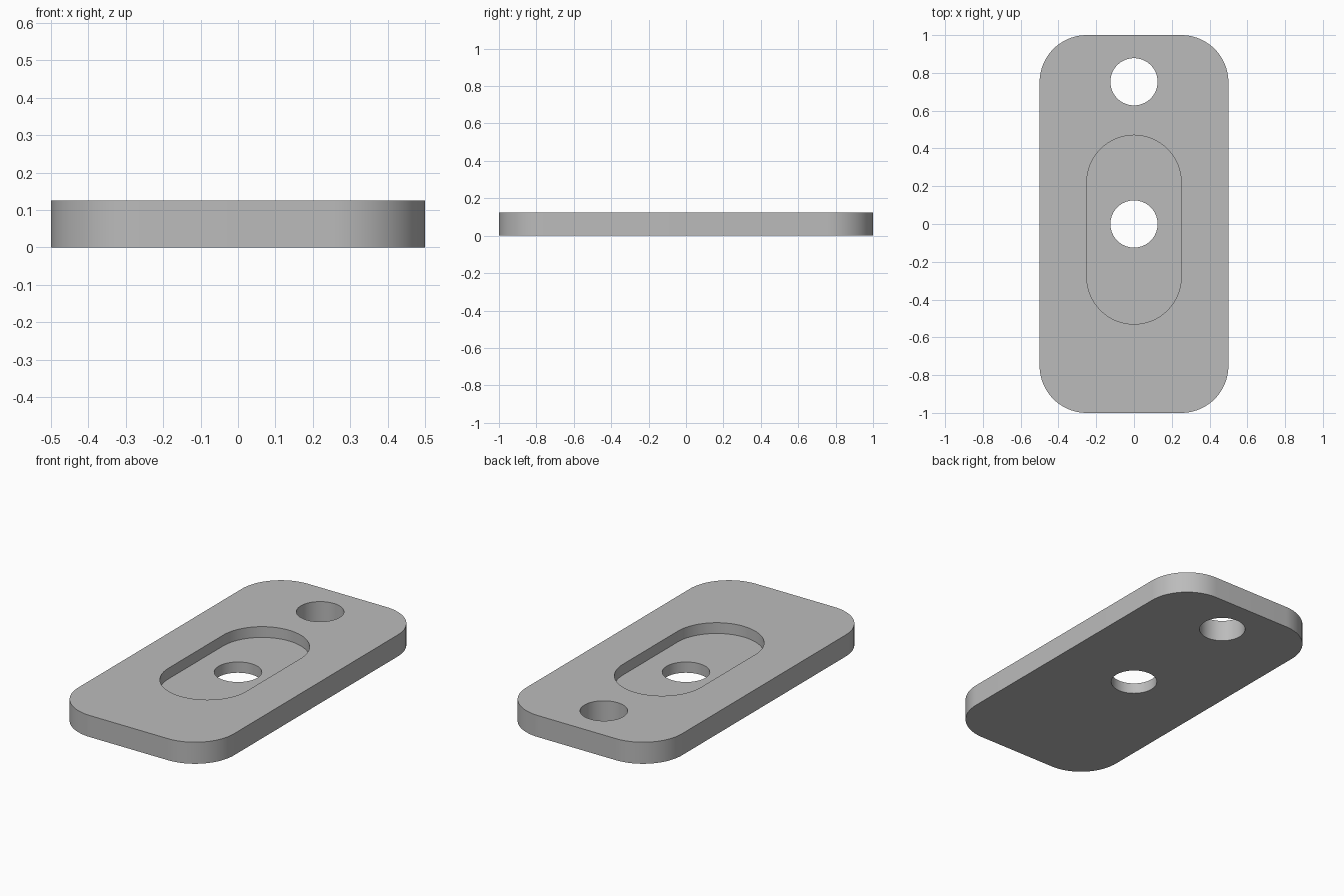
import bpy, bmesh, math

if "Cube" in bpy.data.objects:
    bpy.data.objects.remove(bpy.data.objects["Cube"])

THICK = 0.125
FLOOR = 0.0625


def rounded_prism(name, width, length, radius, z0, z1, cx=0.0, cy=0.0, steps=24):
    """Upright prism over a rounded rectangle (a slot or circle at full radius)."""
    outline = []
    for i, (sx, sy) in enumerate([(1, 1), (-1, 1), (-1, -1), (1, -1)]):
        ox = cx + sx * (width / 2 - radius)
        oy = cy + sy * (length / 2 - radius)
        for k in range(steps + 1):
            a = math.pi / 2 * (i + k / steps)
            outline.append((ox + radius * math.cos(a), oy + radius * math.sin(a), z0))
    bm = bmesh.new()
    verts = [bm.verts.new(p) for p in outline]
    bmesh.ops.remove_doubles(bm, verts=verts, dist=1e-5)
    base = bm.faces.new(list(bm.verts))
    top = bmesh.ops.extrude_face_region(bm, geom=[base])["geom"]
    bmesh.ops.translate(bm, vec=(0, 0, z1 - z0),
                        verts=[g for g in top if isinstance(g, bmesh.types.BMVert)])
    bmesh.ops.recalc_face_normals(bm, faces=bm.faces)
    mesh = bpy.data.meshes.new(name)
    bm.to_mesh(mesh)
    bm.free()
    obj = bpy.data.objects.new(name, mesh)
    bpy.context.collection.objects.link(obj)
    return obj


grey = bpy.data.materials.new("plain grey")
grey.diffuse_color = (0.5, 0.5, 0.5, 1)
grey.use_nodes = True
grey.node_tree.nodes["Principled BSDF"].inputs["Base Color"].default_value = grey.diffuse_color

# Plate with rounded corners
plate = rounded_prism("plate", 1.0, 2.0, 0.25, 0, THICK)
plate.data.materials.append(grey)

# Slot-shaped pocket, then the two through holes
cutters = [
    rounded_prism("pocket_cutter", 0.5, 1.0, 0.25, FLOOR, 0.3, cy=-0.03),
    rounded_prism("centre_hole_cutter", 0.25, 0.25, 0.125, -0.1, 0.3, steps=16),
    rounded_prism("end_hole_cutter", 0.25, 0.25, 0.125, -0.1, 0.3, cy=0.753, steps=16),
]
bpy.context.view_layer.objects.active = plate
for cutter in cutters:
    cutter.hide_render = True
    mod = plate.modifiers.new(cutter.name, 'BOOLEAN')
    mod.operation = 'DIFFERENCE'
    mod.solver = 'EXACT'
    mod.object = cutter
    bpy.ops.object.modifier_apply(modifier=mod.name)
    bpy.data.objects.remove(cutter)

# Smooth curved walls, crisp rims
bpy.ops.object.select_all(action='DESELECT')
plate.select_set(True)
bpy.ops.object.shade_smooth_by_angle(angle=math.radians(30))
